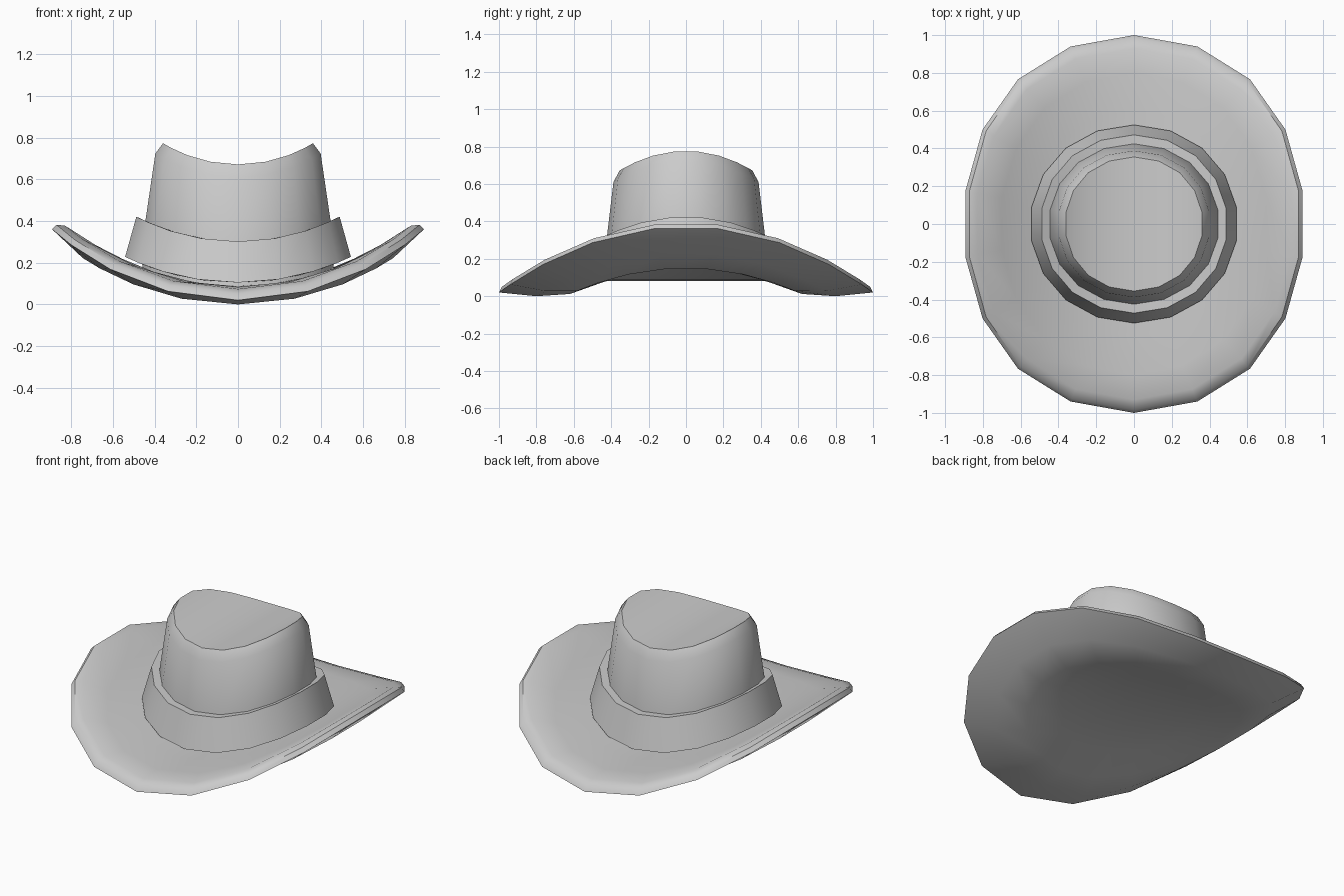
import bpy, bmesh
from math import sin, cos, asin, radians

if "Cube" in bpy.data.objects:
    bpy.data.objects.remove(bpy.data.objects["Cube"])

SIDES = 18      # every ring has a point at front and back
BEND = 1.36     # radius of the sideways curl of the whole hat


def ring_points(rx, ry, z):
    """Elliptical ring wrapped on a cylinder running along y."""
    radius = BEND - z
    t_max = asin(rx / radius) / cos(radians(10))
    pts = []
    for i in range(SIDES):
        a = radians(90 + i * 360 / SIDES)
        t = t_max * cos(a)
        pts.append((radius * sin(t), ry * sin(a), BEND - radius * cos(t)))
    return pts


def cap(bm, ring):
    """Fill a ring with strips along y so that it follows the curl."""
    n, h = SIDES, SIDES // 2
    bm.faces.new((ring[0], ring[1], ring[h - 1], ring[h]))
    bm.faces.new((ring[0], ring[h], ring[h + 1], ring[n - 1]))
    for i in range(1, h // 2):
        bm.faces.new((ring[i], ring[i + 1], ring[h - i - 1], ring[h - i]))
        bm.faces.new((ring[n - i], ring[n - i - 1], ring[h + i + 1], ring[h + i]))


def shell(name, profile, cap_first=False, cap_last=False, closed=False):
    bm = bmesh.new()
    rings = [[bm.verts.new(p) for p in ring_points(*r)] for r in profile]
    pairs = list(zip(rings, rings[1:]))
    if closed:
        pairs.append((rings[-1], rings[0]))
    for a, b in pairs:
        for i in range(SIDES):
            j = (i + 1) % SIDES
            bm.faces.new((a[i], a[j], b[j], b[i]))
    if cap_first:
        cap(bm, rings[0])
    if cap_last:
        cap(bm, rings[-1])
    bmesh.ops.recalc_face_normals(bm, faces=bm.faces)
    mesh = bpy.data.meshes.new(name)
    bm.to_mesh(mesh)
    bm.free()
    obj = bpy.data.objects.new(name, mesh)
    bpy.context.collection.objects.link(obj)
    bpy.ops.object.select_all(action='DESELECT')
    obj.select_set(True)
    bpy.context.view_layer.objects.active = obj
    bpy.ops.object.shade_smooth_by_angle(angle=radians(45))
    return obj


# Brim: underside opening, out to the lip, back over the top
shell("brim", [
    (0.43, 0.43, 0.08), (0.586, 0.62, 0.012), (0.745, 0.80, 0.0),
    (0.893, 1.0, 0.02), (0.872, 0.985, 0.05), (0.83, 0.93, 0.074),
    (0.70, 0.80, 0.084), (0.54, 0.60, 0.086), (0.46, 0.45, 0.088),
], cap_first=True, cap_last=True)

# Crown: tapered wall with a bevelled top
shell("crown", [
    (0.46, 0.45, 0.086), (0.445, 0.425, 0.30),
    (0.397, 0.388, 0.61), (0.36, 0.355, 0.672),
], cap_last=True)

# Hat band around the foot of the crown
shell("hat_band", [
    (0.45, 0.44, 0.105), (0.542, 0.525, 0.105),
    (0.488, 0.472, 0.302), (0.44, 0.42, 0.302),
], closed=True)
